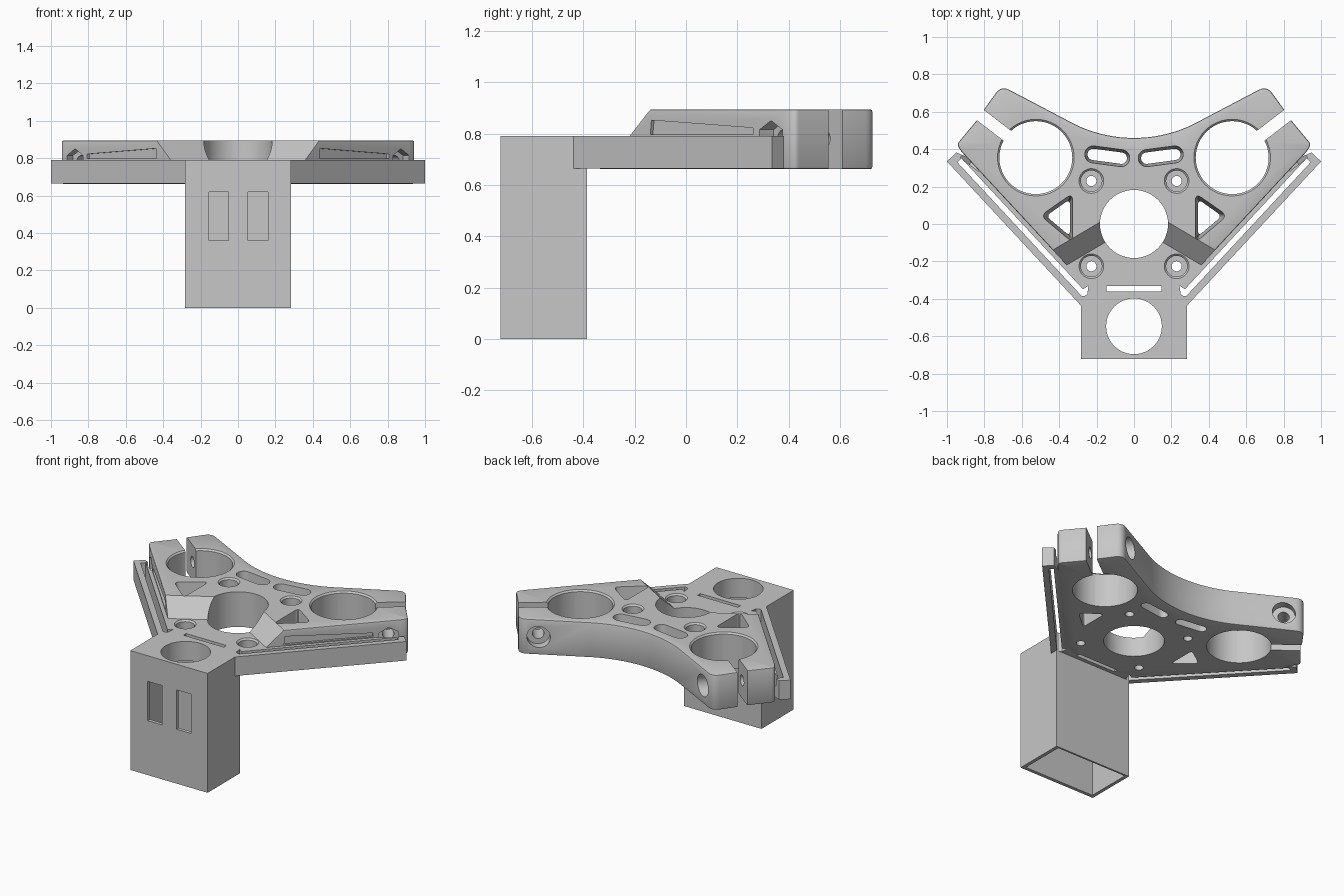
import bpy, bmesh
from math import sin, cos, pi, radians, atan2
from mathutils import Matrix, Vector

old = bpy.data.objects.get("Cube")
if old:
    bpy.data.objects.remove(old, do_unlink=True)

grey = bpy.data.materials.new("satin grey")
grey.use_nodes = True
grey.diffuse_color = (0.57, 0.57, 0.57, 1)
grey.node_tree.nodes["Principled BSDF"].inputs["Base Color"].default_value = (0.57, 0.57, 0.57, 1)

UP = Vector((0, 0, 1))
RAIL = Vector((cos(radians(47.1)), sin(radians(47.1)), 0))   # direction along the side rail
OUT = Vector((RAIL.y, -RAIL.x, 0))                           # outward from the side rail
BASE, DECK, TOP = 0.662, 0.79, 0.894


def frame(x, y, z, origin=(0, 0, 0)):
    m = Matrix((x, y, z)).transposed().to_4x4()
    m.translation = origin
    return m


def on_rail(d, t):
    p = OUT * d + RAIL * t
    return (p.x, p.y)


def circle(r, x=0, y=0, n=48):
    return [(x + r * cos(2 * pi * i / n), y + r * sin(2 * pi * i / n)) for i in range(n)]


def capsule(a, b, r):
    ang = atan2(b[1] - a[1], b[0] - a[0])
    pts = []
    for c, start in ((b, ang - pi / 2), (a, ang + pi / 2)):
        pts += [(c[0] + r * cos(start + pi * i / 10), c[1] + r * sin(start + pi * i / 10)) for i in range(11)]
    return pts


def rounded(pts):
    """Round each (x, y, cut) corner of an outline."""
    out = []
    for i, (x, y, size) in enumerate(pts):
        c = Vector((x, y))
        if not size:
            out.append((x, y))
            continue
        a = Vector(pts[i - 1][:2])
        b = Vector(pts[(i + 1) % len(pts)][:2])
        a, b = c + (a - c).normalized() * size, c + (b - c).normalized() * size
        for k in range(6):
            s = k / 5
            p = a * (1 - s) ** 2 + c * 2 * s * (1 - s) + b * s * s
            out.append((p.x, p.y))
    return out


def mirrored(half):
    """Complete an outline whose first and last points lie on x = 0."""
    return half + [(-p[0],) + tuple(p[1:]) for p in reversed(half[1:-1])]


def loft(name, low, high, z0, z1, matrix=Matrix(), bevel=0):
    bm = bmesh.new()
    rings = [[bm.verts.new((x, y, z)) for x, y in pts] for pts, z in ((low, z0), (high, z1))]
    caps = [bm.faces.new(r) for r in rings]
    n = len(low)
    for i in range(n):
        j = (i + 1) % n
        bm.faces.new((rings[0][i], rings[0][j], rings[1][j], rings[1][i]))
    bm.normal_update()
    bmesh.ops.recalc_face_normals(bm, faces=bm.faces)
    if bevel:
        edges = [e for f in caps for e in f.edges]
        bmesh.ops.bevel(bm, geom=edges, offset=bevel, segments=2, profile=0.5, affect='EDGES')
    bm.transform(matrix)
    if matrix.determinant() < 0:
        bmesh.ops.reverse_faces(bm, faces=bm.faces)
    me = bpy.data.meshes.new(name)
    bm.to_mesh(me)
    bm.free()
    me.materials.append(grey)
    ob = bpy.data.objects.new(name, me)
    bpy.context.collection.objects.link(ob)
    return ob


def prism(name, pts, z0, z1, matrix=Matrix(), bevel=0):
    return loft(name, pts, pts, z0, z1, matrix, bevel)


def rect(x0, y0, x1, y1):
    return [(x0, y0), (x1, y0), (x1, y1), (x0, y1)]


def combine(target, tool, op='DIFFERENCE'):
    mod = target.modifiers.new("bool", 'BOOLEAN')
    mod.operation, mod.object, mod.solver = op, tool, 'EXACT'
    bpy.context.view_layer.objects.active = target
    bpy.ops.object.modifier_apply(modifier=mod.name)
    bpy.data.objects.remove(tool, do_unlink=True)


def cut(target, pts, z0, z1, matrix=Matrix()):
    combine(target, prism("cutter", pts, z0, z1, matrix))


def bore(target, x, y, r, z0=0.5):
    cut(target, circle(r, x, y), z0, 1)


def rim(target, x, y, r, z):
    """Small chamfer round the top of a hole."""
    combine(target, loft("cutter", circle(r - 0.002, x, y), circle(r + 0.018, x, y), z - 0.012, z + 0.008))


SIDES = [Matrix.Diagonal((s, 1, 1, 1)) for s in (1, -1)]

# Raised clamp arms: concave back edge, rounded tips, straight outer sides
arc = [(0.72 * sin(radians(a)), 1.18 - 0.72 * cos(radians(a)), 0) for a in range(0, 27, 2)]
half = arc + [(0.71, 0.74, 0.05), (0.80, 0.615, 0), (0.84, 0.555, 0), (0.948, 0.425, 0.02),
              on_rail(0.413, 0.912) + (0.02,), on_rail(0.413, -0.03) + (0,), (0.2, -0.34, 0), (0, -0.34, 0)]
bracket = prism("clamp_bracket", rounded(mirrored(half)), BASE, TOP, bevel=0.008)

# Ramps that drop from the arms to the front deck
m = Vector((-0.508, -0.861, 0))
a = Vector((0.861, -0.508, 0))
for side in SIDES:
    cut(bracket, [(-0.205, 0.995), (0.099, 0.70), (1, 0.70), (1, 0.995)], 0, 0.9, side @ frame(m, UP, a))

# Lower deck with the side rails
half = [(0, -0.385), (0.283, -0.385), (0.283, -0.437), on_rail(0.505, 0.926),
        on_rail(0.435, 0.926), on_rail(0.38, 0.8), (0.2, 0.1), (0, 0.1)]
combine(bracket, prism("deck", mirrored(half), BASE + 0.002, DECK), 'UNION')

# Openings on the centre line
bore(bracket, 0, 0, 0.182)
cut(bracket, rect(-0.148, -0.36, 0.148, -0.332), 0.5, 1)

for side in SIDES:
    s = side[0][0]
    # Clamp bore and its slit
    cx, cy, ang = 0.525, 0.355, radians(37.5)
    along = Vector((cos(ang), sin(ang), 0))
    across = Vector((-sin(ang), cos(ang), 0))
    bore(bracket, s * cx, cy, 0.195)
    rim(bracket, s * cx, cy, 0.195, TOP)
    cut(bracket, rect(0.12, -0.033, 0.6, 0.033), 0.5, 1, side @ frame(along, across, UP, (cx, cy, 0)))

    # Clamp bolt hole, counterbore and hex pocket
    mid = Vector((cx, cy, 0.78)) + along * 0.26
    bolt = side @ frame(UP, across.cross(UP), across, mid)
    cut(bracket, circle(0.035, n=24), -0.24, 0.4, bolt)
    cut(bracket, circle(0.07, n=32), 0.16, 0.4, bolt)
    cut(bracket, circle(0.07, n=6), -0.245, -0.17, bolt)

    # Long slot inside the rail with its short hooked end
    cut(bracket, [on_rail(0.437, -0.07), on_rail(0.437, 0.885), on_rail(0.467, 0.885),
                  on_rail(0.467, -0.1), (0.25, -0.375), (0.243, -0.33)], 0.5, 1, side)

    # Shallow wedge groove in the raised side wall
    cut(bracket, [(0.194, 0.797), (0.74, 0.797), (0.74, 0.822), (0.2, 0.852)],
        0.398, 0.43, side @ frame(RAIL, UP, OUT))

    # Counterbored screw holes
    for y, z in ((0.23, TOP), (-0.226, DECK)):
        bore(bracket, s * 0.228, y, 0.027)
        bore(bracket, s * 0.228, y, 0.056, 0.725)
        rim(bracket, s * 0.228, y, 0.056, z)

    # Tapered lightening pockets
    ends = (0.068, 0.352), (0.218, 0.372)
    combine(bracket, loft("cutter", capsule(*ends, 0.029), capsule(*ends, 0.046), 0.64, 0.9, side))
    tri = rounded([(0.50, 0.045, 0.04), (0.328, 0.165, 0.04), (0.328, -0.10, 0.04)])
    small = [(0.385 + (x - 0.385) * 0.72, 0.037 + (y - 0.037) * 0.72) for x, y in tri]
    combine(bracket, loft("cutter", small, tri, 0.64, 0.9, side))

# Hollow box, open underneath, with a round top opening and two front windows
box = prism("mounting_box", rect(-0.283, -0.722, 0.283, -0.385), 0, DECK)
cut(box, rect(-0.26, -0.699, 0.26, -0.397), -0.1, BASE)
cut(box, circle(0.149, 0, -0.547), 0.5, 1)
for x in (-0.103, 0.107):
    cut(box, rect(x - 0.053, -0.8, x + 0.053, -0.68), 0.36, 0.62)

# Smooth the round walls and keep hard edges crisp
bpy.ops.object.select_all(action='DESELECT')
for ob in (bracket, box):
    ob.select_set(True)
    bpy.context.view_layer.objects.active = ob
bpy.ops.object.shade_smooth_by_angle(angle=radians(30))
